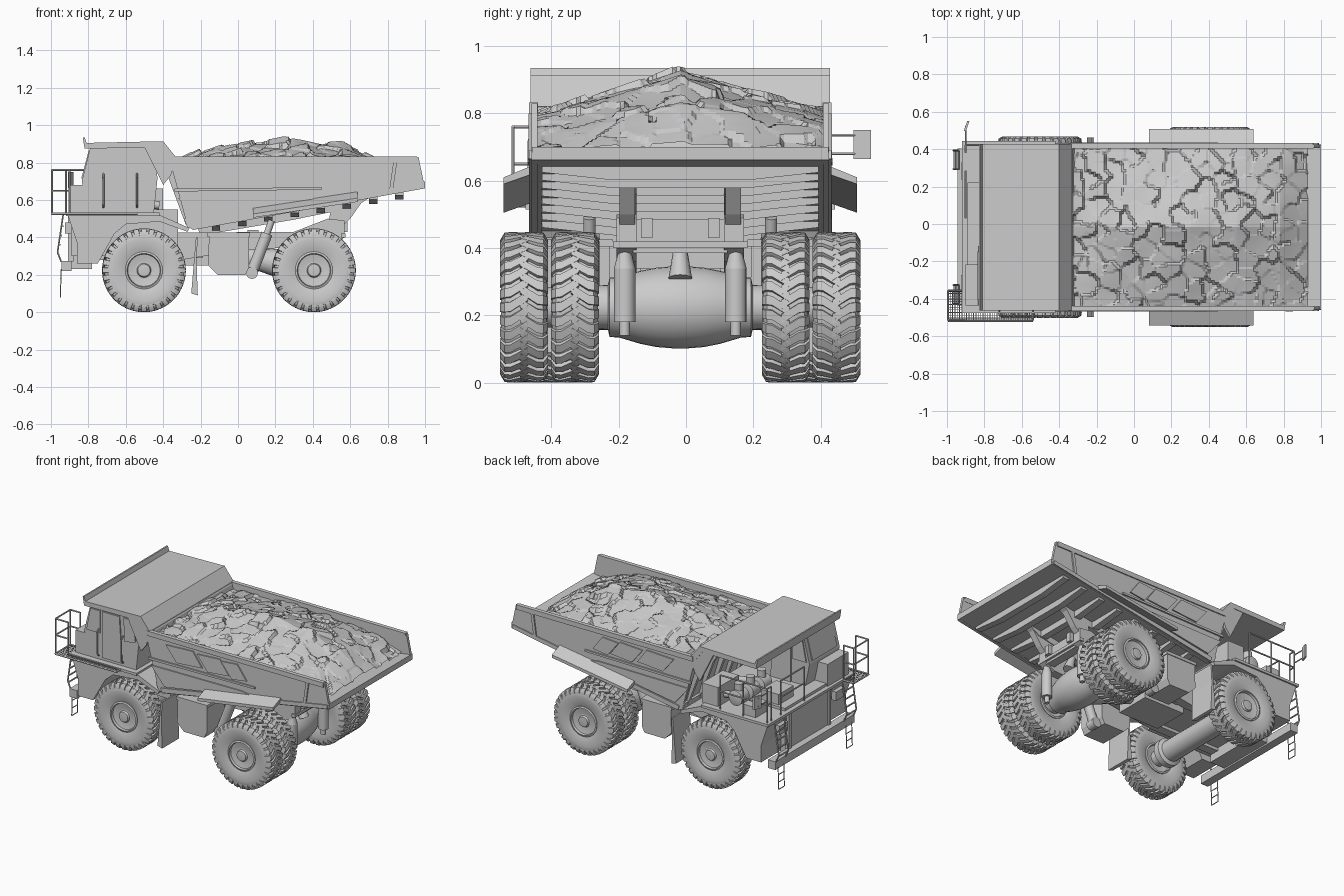
import bpy, bmesh, math, random
from mathutils import Vector, noise

if "Cube" in bpy.data.objects:
    bpy.data.objects.remove(bpy.data.objects["Cube"])

random.seed(4)
CY = -0.017  # y of the truck's centreline
SIDES = (1, -1)

def finish(name, bm, smooth=None):
    bmesh.ops.recalc_face_normals(bm, faces=bm.faces)
    me = bpy.data.meshes.new(name)
    bm.to_mesh(me)
    bm.free()
    if smooth:
        me.polygons.foreach_set("use_smooth", [True] * len(me.polygons))
        me.set_sharp_from_angle(angle=math.radians(smooth))
    return place(name, me, (0, 0, 0))

def place(name, me, loc, flip=False):
    ob = bpy.data.objects.new(name, me)
    ob.location = (loc[0], loc[1] + CY, loc[2])
    ob.rotation_euler.z = math.pi if flip else 0
    bpy.context.collection.objects.link(ob)
    return ob

def loft(bm, sections):
    rings = [[bm.verts.new(p) for p in s] for s in sections]
    n = len(rings[0])
    for a, b in zip(rings, rings[1:]):
        for i in range(n):
            bm.faces.new((a[i], a[(i + 1) % n], b[(i + 1) % n], b[i]))
    bm.faces.new(rings[0])
    bm.faces.new(rings[-1])

def prism(name, pts, a, b, axis='y'):
    bm = bmesh.new()
    put = (lambda p, d: (p[0], d, p[1])) if axis == 'y' else (lambda p, d: (d, p[0], p[1]))
    loft(bm, [[put(p, d) for p in pts] for d in (a, b)])
    return finish(name, bm)

def pair(name, pts, a, b):
    for s in SIDES:
        prism(name, pts, s * a, s * b)

def box(name, x0, x1, y0, y1, z0, z1):
    return prism(name, [(x0, z0), (x1, z0), (x1, z1), (x0, z1)], y0, y1)

def lathe(bm, prof, segs, c=(0, 0, 0)):
    loft(bm, [[(c[0] + r * math.cos(t), c[1] + y, c[2] + r * math.sin(t))
               for t in (2 * math.pi * i / segs for i in range(segs))] for r, y in prof])

def rod(bm, p, q, r0, r1=None, segs=8):
    p, q = Vector(p), Vector(q)
    rot = (q - p).to_track_quat('Z', 'Y')
    ring = [Vector((math.cos(2 * math.pi * i / segs), math.sin(2 * math.pi * i / segs), 0)) for i in range(segs)]
    loft(bm, [[c + rot @ (v * r) for v in ring] for c, r in ((p, r0), (q, r1 or r0))])

def tubes(name, paths, r=0.005, segs=6):
    bm = bmesh.new()
    for path in paths:
        for p, q in zip(path, path[1:]):
            rod(bm, p, q, r, None, segs)
    return finish(name, bm, 40)

def interp(tab, x):
    for (x0, v0), (x1, v1) in zip(tab, tab[1:]):
        if x <= x1:
            return v0 + (v1 - v0) * (x - x0) / (x1 - x0)
    return tab[-1][1]

# Wheel: tyre carcass, slanted lugs, dished rim and bolts
bm = bmesh.new()
half = [(.088, .052), (.11, .062), (.165, .069), (.197, .066), (.212, .056)]
lathe(bm, [(r, -y) for r, y in half] + [(r, y) for r, y in reversed(half)], 48)
N = 32
for k in range(N):
    for s in SIDES:
        base = 2 * math.pi * (k + (0.5 if s > 0 else 0)) / N
        secs = []
        for y, a, r0, r1 in ((-.012, -.06, .206, .223), (.04, .09, .206, .224), (.058, .10, .204, .222), (.071, .10, .185, .2)):
            secs.append([(r * math.cos(base + a + d), s * y, r * math.sin(base + a + d))
                         for r, d in ((r0, -.075), (r1, -.062), (r1, .062), (r0, .075))])
        loft(bm, secs)
for s in SIDES:
    lathe(bm, [(r, s * y) for r, y in ((.1, .03), (.1, .062), (.09, .066), (.082, .038), (.066, .034),
                                       (.06, .05), (.038, .053), (.033, .066), (.012, .068))], 32)
    for i in range(14):
        t = 2 * math.pi * i / 14
        p = (.074 * math.cos(t), s * .03, .074 * math.sin(t))
        rod(bm, p, (p[0], s * .046, p[2]), .005, None, 6)
wheel = finish("front_wheel", bm, 32)
wheel.location = (-.503, .415 + CY, .224)
place("front_wheel", wheel.data, (-.503, -.415, .224), True)
for s in SIDES:
    for y in (.313, .464):
        place("rear_wheel", wheel.data, (.406, s * y, .224), s < 0)

# Axles
ax = [(.06, .4), (.065, .25), (.066, .215), (.088, .21), (.09, .18), (.108, .12), (.118, .07), (.122, .02)]
bm = bmesh.new()
lathe(bm, ax + [(r, -y) for r, y in reversed(ax)], 32, (.406, 0, .224))
rod(bm, (.36, 0, .235), (.02, 0, .3), .1, .045, 20)
rod(bm, (.5, 0, .31), (.47, 0, .4), .035, .02, 12)
finish("rear_axle", bm, 35)
bm = bmesh.new()
lathe(bm, [(.05, -.4), (.05, -.3), (.09, -.29), (.09, -.25), (.068, -.24), (.068, .24), (.09, .25), (.09, .29), (.05, .3), (.05, .4)],
      24, (-.503, 0, .224))
finish("front_axle", bm, 35)

# Chassis
pair("chassis_rail", [(-.88, .28), (-.3, .28), (.0, .33), (.5, .36), (.57, .4), (.57, .49), (.48, .5), (.3, .43), (-.88, .42)], .13, .19)
for x, z in ((-.78, .3), (-.25, .29), (.05, .34), (.5, .385)):
    box("chassis_crossbeam", x, x + .06, -.14, .14, z, z + .1)
pair("body_pivot", [(.47, .42), (.52, .42), (.6, .5), (.66, .585), (.5, .56)], .135, .18)
box("pivot_block", .55, .575, -.2, .2, .4, .42)
for y in (-.1, .1):
    box("tow_block", .555, .585, y - .017, y + .017, .43, .49)
box("transmission", -.3, .0, -.12, .12, .25, .4)
for s in SIDES:
    bm = bmesh.new()
    rod(bm, (.53, s * .165, .18), (.53, s * .165, .34), .032, None, 16)
    rod(bm, (.53, s * .165, .34), (.53, s * .165, .4), .032, .016, 16)
    rod(bm, (.53, s * .165, .14), (.53, s * .165, .18), .016, None, 12)
    finish("rear_suspension", bm, 35)
    bm = bmesh.new()
    rod(bm, (.07, s * .27, .2), (.155, s * .27, .42), .03, None, 16)
    rod(bm, (.155, s * .27, .42), (.18, s * .27, .49), .018, None, 12)
    lathe(bm, [(.032, -.03), (.032, .03)], 16, (.075, s * .27, .21))
    finish("hoist_cylinder", bm, 35)
    prism("mudflap", [(-.25, .1), (-.215, .09), (-.222, .28), (-.215, .4), (-.225, .4), (-.235, .28)], s * .3, s * .48)
pair("side_tank", [(-.16, .25), (-.11, .2), (.04, .2), (.06, .24), (.06, .41), (-.155, .41)], .21, .4)
pair("tank_lid", [(-.165, .405), (.065, .405), (.065, .425), (-.165, .425)], .2, .405)

# Dump body
zf = lambda x: .455 + .167 * (x + .26)  # underside of the sloping floor
prism("body_floor", [(-.27, .45), (1, .662), (1, .7), (-.29, .5)], -.44, .44)
prism("body_front_wall", [(-.37, .83), (-.26, .45), (-.23, .46), (-.33, .83)], -.44, .44)
pair("body_side", [(-.37, .83), (.965, .83), (1, .662), (-.24, .44), (-.27, .46)], .424, .442)
pair("body_top_rim", [(-.35, .8), (.96, .8), (.957, .832), (-.35, .832)], .422, .449)
pair("body_tail_post", [(.81, .66), (.83, .66), (.85, .8), (.83, .8)], .44, .451)
pair("body_lower_rail", [(-.24, .445), (.99, .665), (.985, .69), (-.25, .475)], .41, .449)
pair("body_side_spine", [(-.34, .645), (.45, .655), (.45, .668), (-.34, .66)], .44, .452)
pair("body_side_wedge", [(-.32, .61), (-.22, .49), (.45, .6), (.35, .615)], .44, .45)
for x, w in ((-.21, .2), (.02, .17), (.2, .12)):
    pair("body_side_panel", [(x, .775), (x + w, .785), (x + w + .07, .69), (x + .08, .675)], .44, .45)
for i in range(8):
    x = -.14 + i * .14
    z = zf(x) + .008
    prism("floor_rib", [(-.41, z), (.41, z), (.41, z - .022), (.2, z - .045), (-.2, z - .045), (-.41, z - .022)], x, x + .045, 'x')
pair("floor_beam", [(-.22, .46), (.7, .61), (.62, .56), (.3, .495), (-.2, .41)], .13, .18)
for s in SIDES:
    bm = bmesh.new()
    loft(bm, [[(x, s * .44, z + .035), (x, s * .525, z), (x, s * .525, z - .02), (x, s * .44, z + .01)]
              for x, z in ((.08, .525), (.64, .61))])
    finish("rear_mudguard", bm)

# Canopy over the cab
prism("canopy", [(-.83, .935), (-.82, .935), (-.81, .905), (-.4, .914), (-.325, .82), (-.36, .8), (-.42, .88), (-.82, .875)], -.445, .445)
pair("canopy_gusset", [(-.5, .88), (-.4, .905), (-.33, .82), (-.36, .73), (-.4, .68)], .425, .442)
for i in range(7):
    y = -.39 + .13 * i
    prism("front_wall_rib", [(-.48, .88), (-.4, .88), (-.345, .8), (-.25, .47), (-.28, .47), (-.38, .74)], y - .012, y + .012)

# Heaped load of broken rock
ridge = [(-.36, .80), (-.2, .86), (0, .9), (.3, .93), (.55, .9), (.78, .82), (.93, .70)]
edge = [(-.36, .79), (.6, .79), (.8, .74), (.93, .69)]
bm = bmesh.new()
NX, NY = 110, 72
grid = []
for i in range(NX + 1):
    row = []
    for j in range(NY + 1):
        x, y = -.345 + 1.275 * i / NX, -.426 + .852 * j / NY
        t = max(0, 1 - abs(y) / .44)
        e = interp(edge, x)
        cell = noise.voronoi(Vector((x * 11, y * 11, 0)))[1][0]
        h = math.sin(cell.x * 37.7 + cell.y * 91.3)
        z = e + (interp(ridge, x) - e) * t + .011 * h + .008 * noise.noise(Vector((x * 6, y * 6, 2)))
        z += .12 * h * ((x - cell.x / 11) + .6 * (y - cell.y / 11))
        row.append(bm.verts.new((x, y, min(z, .94))))
    grid.append(row)
for i in range(NX):
    for j in range(NY):
        bm.faces.new((grid[i][j], grid[i + 1][j], grid[i + 1][j + 1], grid[i][j + 1]))
finish("rock_load", bm)

# Front structure, deck and fenders
box("engine_hood", -.89, -.32, -.24, .24, .3, .55)
box("grille", -.9, -.885, -.2, .2, .29, .5)
for y in (-.21, .21):
    box("grille_frame", -.91, -.88, y - .012, y + .012, .27, .52)
pair("front_fender", [(-.91, .52), (-.86, .37), (-.86, .26), (-.75, .26), (-.66, .42), (-.6, .47), (-.42, .485), (-.27, .43), (-.26, .45), (-.42, .52)], .24, .45)
box("front_deck", -.92, -.42, -.46, .46, .515, .532)
box("bumper", -.945, -.89, -.42, .42, .22, .275)
box("bumper_mount", -.9, -.78, -.2, .2, .23, .3)
for y in (-.3, .3):
    box("headlamp", -.925, -.89, y - .045, y + .045, .42, .48)

# Open-mesh walkway
mesh = [[(-.995 + i * .0125, -.5, .53), (-.995 + i * .0125, -.34, .53)] for i in range(8)]
mesh += [[(-.995, -.5 + i * .0145, .53), (-.54 if i < 4 else -.9, -.5 + i * .0145, .53)] for i in range(12)]
mesh += [[(-.895 + i * .0125, -.5, .53), (-.895 + i * .0125, -.45, .53)] for i in range(29)]
tubes("walkway_mesh", mesh, .002, 4)
tubes("walkway_frame", [[(-.9, -.34, .525), (-.995, -.34, .525), (-.995, -.5, .525), (-.54, -.5, .525), (-.54, -.45, .525)]], .006)

# Cab with window and door panels
prism("cab", [(-.80, .53), (-.835, .70), (-.79, .88), (-.46, .88), (-.43, .72), (-.45, .53)], -.42, -.1)
box("cab_front_box", -.9, -.73, -.42, -.2, .53, .68)
for y0, y1 in ((-.428, -.415), (-.105, -.092)):
    prism("cab_door", [(-.7, .55), (-.7, .86), (-.57, .86), (-.55, .55)], y0, y1)
    prism("cab_window", [(-.815, .71), (-.785, .86), (-.715, .86), (-.715, .71)], y0, y1)
    prism("cab_rear_window", [(-.53, .7), (-.54, .86), (-.47, .86), (-.45, .72)], y0, y1)
prism("windscreen", [(-.838, .715), (-.798, .865), (-.79, .865), (-.83, .715)], -.39, -.13)
tubes("door_handrail", [[(x, -.43, .56), (x, -.45, .58), (x, -.45, .72), (x, -.43, .74)] for x in (-.72, -.54)])

# Deck equipment beside the cab
bm = bmesh.new()
for y in (.1, .22, .34):
    lathe(bm, [(.035, -.045), (.05, -.04), (.05, .04), (.035, .045)], 18, (-.62, y, .6))
    rod(bm, (-.62, y, .64), (-.62, y, .69), .028, None, 14)
    rod(bm, (-.6, y, .6), (-.42, y, .57), .022, None, 12)
finish("air_cleaner", bm, 35)
box("deck_cabinet", -.83, -.7, .06, .22, .53, .62)
box("deck_cabinet", -.52, -.4, .2, .42, .53, .66)
box("deck_cabinet", -.8, -.7, .3, .42, .53, .6)

# Rails, ladders and mirrors
rails = []
for z in (.76, .65):
    rails.append([(-.92, -.34, z), (-.995, -.34, z), (-.995, -.497, z), (-.9, -.497, z)])
    rails.append([(-.9, .05, z), (-.9, .3, z)])
    rails.append([(-.9, .4, z), (-.9, .44, z), (-.55, .44, z)])
for x, y in ((-.92, -.34), (-.995, -.34), (-.995, -.497), (-.9, -.497), (-.9, .05), (-.9, .3),
             (-.9, .4), (-.9, .44), (-.72, .44), (-.55, .44)):
    rails.append([(x, y, .525), (x, y, .76)])
tubes("deck_rail", rails)
for s in SIDES:
    steps = [[(-.945, s * y, .27), (-.965, s * y, .32), (-.935, s * y, .52)] for y in (.31, .41)]
    steps += [[(-.96 + i * .008, s * .31, .31 + i * .05), (-.96 + i * .008, s * .41, .31 + i * .05)] for i in range(4)]
    tubes("ladder", steps)
    chain = [[(-.95, s * y, .08), (-.945, s * y, .23)] for y in (.33, .39)]
    chain += [[(-.95, s * .33, z), (-.95, s * .39, z)] for z in (.08, .13, .18)]
    tubes("hanging_step", chain, .003)
tubes("mirror_arm", [[(-.9, .44, z), (-.9, .54, z)] for z in (.68, .735)], .004)
bm = bmesh.new()
loft(bm, [[(x, .515, z), (x + .012, .515, z), (x + .03, .567, z), (x + .018, .567, z)] for x, z in ((-.91, .664), (-.91, .75))])
finish("mirror", bm)
